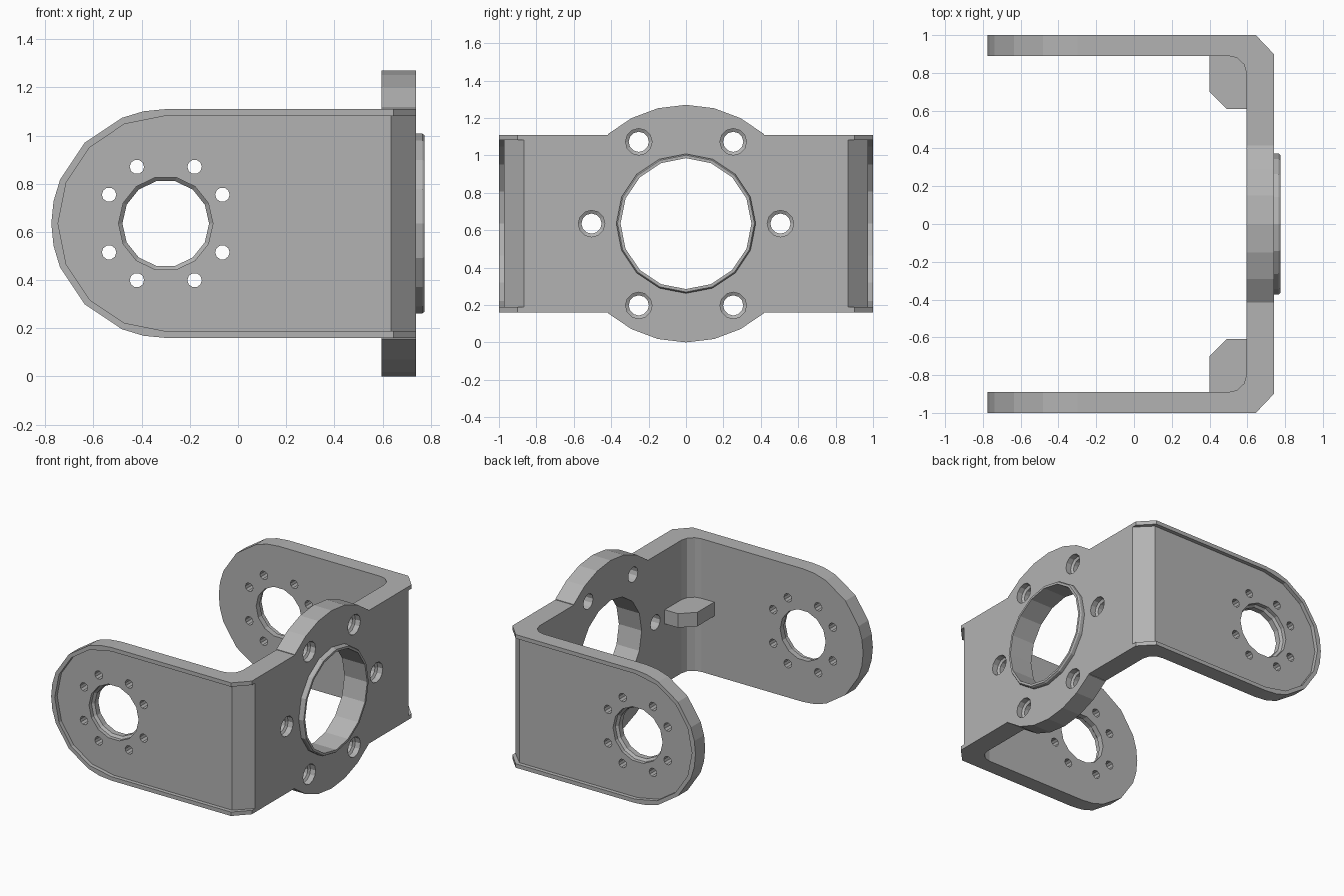
import bpy, bmesh
from math import sin, cos, radians, pi

if "Cube" in bpy.data.objects:
    bpy.data.objects.remove(bpy.data.objects["Cube"], do_unlink=True)

MID = 0.635      # height of the bracket's centre line
PIVOT = -0.30    # x of the arm pivot

metal = bpy.data.materials.new("grey_metal")
metal.use_nodes = True
GREY = (0.45, 0.45, 0.45, 1)
metal.diffuse_color = GREY
metal.node_tree.nodes["Principled BSDF"].inputs["Base Color"].default_value = GREY

PLACE = {"x": lambda u, v, w: (w, u, v),
         "y": lambda u, v, w: (u, w, v),
         "z": lambda u, v, w: (u, v, w)}


def loft(name, sections, axis, closed=False):
    """Join (outline, depth) sections; cap the ends, or close into a loop."""
    bm = bmesh.new()
    rings = [[bm.verts.new(PLACE[axis](u, v, w)) for u, v in pts] for pts, w in sections]
    n = len(rings[0])
    pairs = list(zip(rings, rings[1:]))
    if closed:
        pairs.append((rings[-1], rings[0]))
    else:
        bm.faces.new(rings[0])
        bm.faces.new(rings[-1])
    for a, b in pairs:
        for i in range(n):
            j = (i + 1) % n
            bm.faces.new((a[i], a[j], b[j], b[i]))
    bmesh.ops.recalc_face_normals(bm, faces=bm.faces)
    mesh = bpy.data.meshes.new(name)
    bm.to_mesh(mesh)
    bm.free()
    mesh.materials.append(metal)
    obj = bpy.data.objects.new(name, mesh)
    bpy.context.collection.objects.link(obj)
    return obj


def prism(name, pts, axis, a, b):
    return loft(name, [(pts, a), (pts, b)], axis)


def circle(u, v, r, n, start=0.0):
    return [(u + r * cos(start + 2 * pi * i / n), v + r * sin(start + 2 * pi * i / n))
            for i in range(n)]


def combine(obj, tool, operation):
    """Apply a boolean and discard the tool."""
    mod = obj.modifiers.new("bool", "BOOLEAN")
    mod.operation, mod.solver, mod.object = operation, "EXACT", tool
    bpy.context.view_layer.objects.active = obj
    bpy.ops.object.modifier_apply(modifier=mod.name)
    bpy.data.objects.remove(tool, do_unlink=True)


def mirrored(half):
    return half + [(u, -v) for u, v in reversed(half)]


def arm_outline(r, angles):
    """Side outline: round nose at the pivot, straight to beyond the base."""
    top = [(0.85, r)] + [(PIVOT + r * cos(radians(a)), r * sin(radians(a))) for a in angles]
    pts = top + [(u, -v) for u, v in reversed(top) if v > 1e-5]
    return [(u, v + MID) for u, v in pts]


# U-shaped strip with chamfered outer and rounded inner corners
inner = [(-0.9, 0.89), (0.5, 0.89), (0.545, 0.88), (0.582, 0.845), (0.595, 0.8)]
outer = [(0.74, 0.9), (0.645, 1.0), (-0.9, 1.0)]
plan = mirrored(inner)[:]
plan += [(u, -v) for u, v in reversed(outer)] + outer
bracket = prism("bracket", plan, "z", -0.1, 1.4)
nose = [90, 101.25, 112.5, 135, 157.5, 168.75, 180]
combine(bracket, prism("side", arm_outline(0.475, nose), "y", -1.2, 1.2), "INTERSECT")

# Shallow recess on the outside of both arms, leaving a raised rim
recess = prism("recess", arm_outline(0.447, [90, 112.5, 135, 157.5, 180]), "y", -1.1, 1.1)
core = mirrored([(-1.0, 0.972), (0.635, 0.972), (0.9, 0.707)])
combine(recess, prism("core", core, "z", -0.2, 1.5), "DIFFERENCE")
combine(bracket, recess, "DIFFERENCE")

# Round flange on the base, above and below the strip
flange = [(0.635 * sin(radians(41 * i / 3)), MID + 0.635 * cos(radians(41 * i / 3)))
          for i in range(-3, 4)]
flange += [(u, 2 * MID - v) for u, v in reversed(flange)]
combine(bracket, prism("flange", flange, "x", 0.595, 0.74), "UNION")

# Base bore and six counterbored bolt holes
combine(bracket, prism("bore", circle(0, MID, 0.35, 16), "x", 0.4, 0.9), "DIFFERENCE")
for i in range(6):
    u, v = 0.505 * cos(i * pi / 3), MID + 0.505 * sin(i * pi / 3)
    small, big = circle(u, v, 0.054, 12), circle(u, v, 0.071, 12)
    hole = loft("bolt_hole", [(small, 0.4), (small, 0.69), (big, 0.7), (big, 0.9)], "x")
    combine(bracket, hole, "DIFFERENCE")

# Pivot holes with an outer step, ringed by eight pin holes
for s in (-1, 1):
    small, big = circle(PIVOT, MID, 0.18, 14), circle(PIVOT, MID, 0.196, 14)
    hole = loft("pivot_hole", [(small, s * 0.8), (small, s * 0.93),
                               (big, s * 0.945), (big, s * 1.1)], "y")
    combine(bracket, hole, "DIFFERENCE")
for quarter in range(4):
    for a in (27, 63):
        t = radians(a + 90 * quarter)
        pin = circle(PIVOT + 0.264 * cos(t), MID + 0.264 * sin(t), 0.03, 10)
        combine(bracket, prism("pin_hole", pin, "y", -1.1, 1.1), "DIFFERENCE")

# Raised collar around the base bore
ring = [(0.35, 0.735), (0.373, 0.735), (0.373, 0.765), (0.366, 0.775), (0.35, 0.775)]
loft("collar", [(circle(0, MID, r, 16), x) for r, x in ring], "x", closed=True)

# Gusset tab inside each corner
tab = [(0.4, 0.9), (0.4, 0.7), (0.49, 0.61), (0.61, 0.61), (0.61, 0.9)]
for name, s in (("back_gusset", 1), ("front_gusset", -1)):
    prism(name, [(u, s * v) for u, v in tab], "z", MID - 0.05, MID + 0.05)
